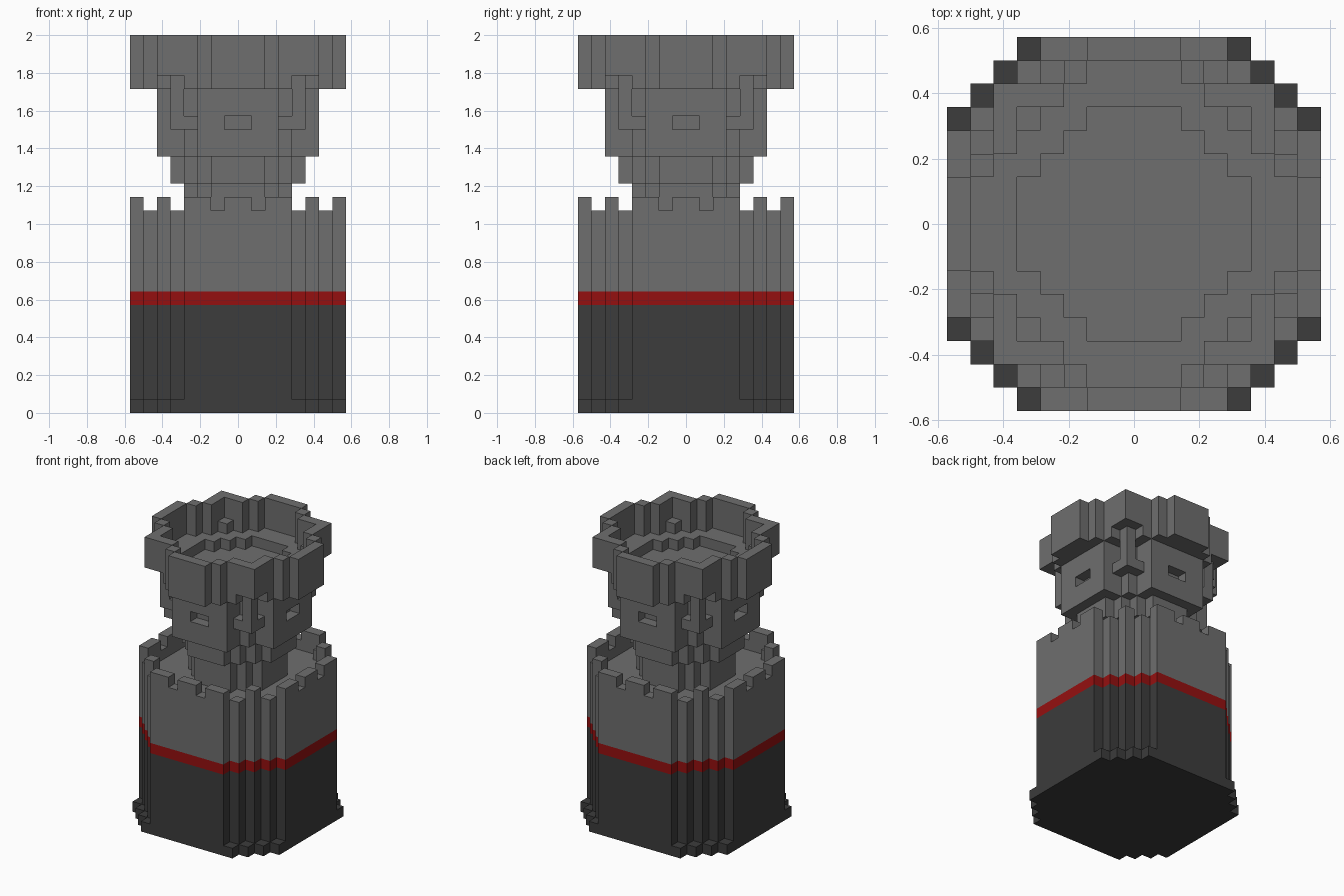
import bpy
import bmesh

cube = bpy.data.objects.get("Cube")
if cube:
    bpy.data.objects.remove(cube, do_unlink=True)

U = 1 / 14  # size of one block


def material(name, rgb):
    m = bpy.data.materials.new(name)
    m.use_nodes = True
    m.diffuse_color = (*rgb, 1)
    bsdf = m.node_tree.nodes["Principled BSDF"]
    bsdf.inputs["Base Color"].default_value = (*rgb, 1)
    bsdf.inputs["Roughness"].default_value = 0.9
    return m


GREY = material("stone_grey", (0.156, 0.156, 0.156))
DARK = material("dark_stone", (0.045, 0.045, 0.045))
RED = material("red_band", (0.30, 0.005, 0.005))


def plan(*half_widths):
    """Quarter plan: row j holds half_widths[j] blocks out from the centre."""
    return {(i, j) for j, w in enumerate(half_widths) for i in range(w)}


def build(name, quarter, z0, z1, mat):
    """Mirror a quarter plan on both axes and raise it from z0 to z1."""
    cells = {(x, y) for i, j in quarter for x in (i, -1 - i) for y in (j, -1 - j)}
    bm = bmesh.new()

    def quad(*pts):
        bm.faces.new([bm.verts.new((x * U, y * U, z * U)) for x, y, z in pts])

    for x, y in cells:
        c = [(x, y), (x + 1, y), (x + 1, y + 1), (x, y + 1)]
        quad(*[(*p, z1) for p in c])
        quad(*[(*p, z0) for p in reversed(c)])
        # side walls only where the neighbouring block is empty
        for k, (dx, dy) in enumerate([(0, -1), (1, 0), (0, 1), (-1, 0)]):
            if (x + dx, y + dy) not in cells:
                a, b = c[k], c[(k + 1) % 4]
                quad((*a, z0), (*b, z0), (*b, z1), (*a, z1))
    bmesh.ops.remove_doubles(bm, verts=bm.verts, dist=U / 100)
    mesh = bpy.data.meshes.new(name)
    bm.to_mesh(mesh)
    bm.free()
    mesh.materials.append(mat)
    ob = bpy.data.objects.new(name, mesh)
    bpy.context.collection.objects.link(ob)
    return ob


# Lower tower: plinth, dark wall, red band, grey wall
body = plan(8, 8, 8, 8, 7, 6, 5, 4)
build("plinth", plan(8, 8, 8, 8, 8, 7, 6, 5), 0, 1, DARK)
build("lower_wall", body, 1, 8, DARK)
build("painted_band", body, 8, 9, RED)
build("upper_wall", body, 9, 14, GREY)

# Parapet with merlons around the terrace
parapet = body - plan(7, 7, 7, 7, 6, 5, 4)
build("parapet", parapet, 14, 15, GREY)
build("merlons", parapet - {(1, 7), (7, 1), (4, 6), (6, 4)}, 15, 16, GREY)

# Neck and corbel
pit = plan(5, 5, 4, 3, 2)
build("neck", plan(4, 4, 3, 2), 14, 17, GREY)
build("corbel", pit, 17, 19, GREY)

# Turret with window slots and corner posts
turret = plan(6, 6, 6, 4, 3, 3)
post = {(4, 4)}
build("turret_base", turret, 19, 21, GREY)
build("turret_window_course", (turret | post | {(3, 4), (4, 3)}) - {(0, 5), (5, 0)}, 21, 22, GREY)
build("turret_top", turret, 22, 24, GREY)
build("corner_posts", post, 22, 24, GREY)

# Gallery floor with sunken centre, post caps and the tall rim
build("gallery_floor", plan(8, 8, 7, 6, 5, 4, 3, 2) - pit, 24, 25, GREY)
build("post_caps", post, 25, 26, GREY)
build("gallery_rim", plan(8, 8, 7, 6, 6, 6, 3, 2) - plan(7, 7, 6, 5, 5, 3, 2), 25, 28, GREY)
